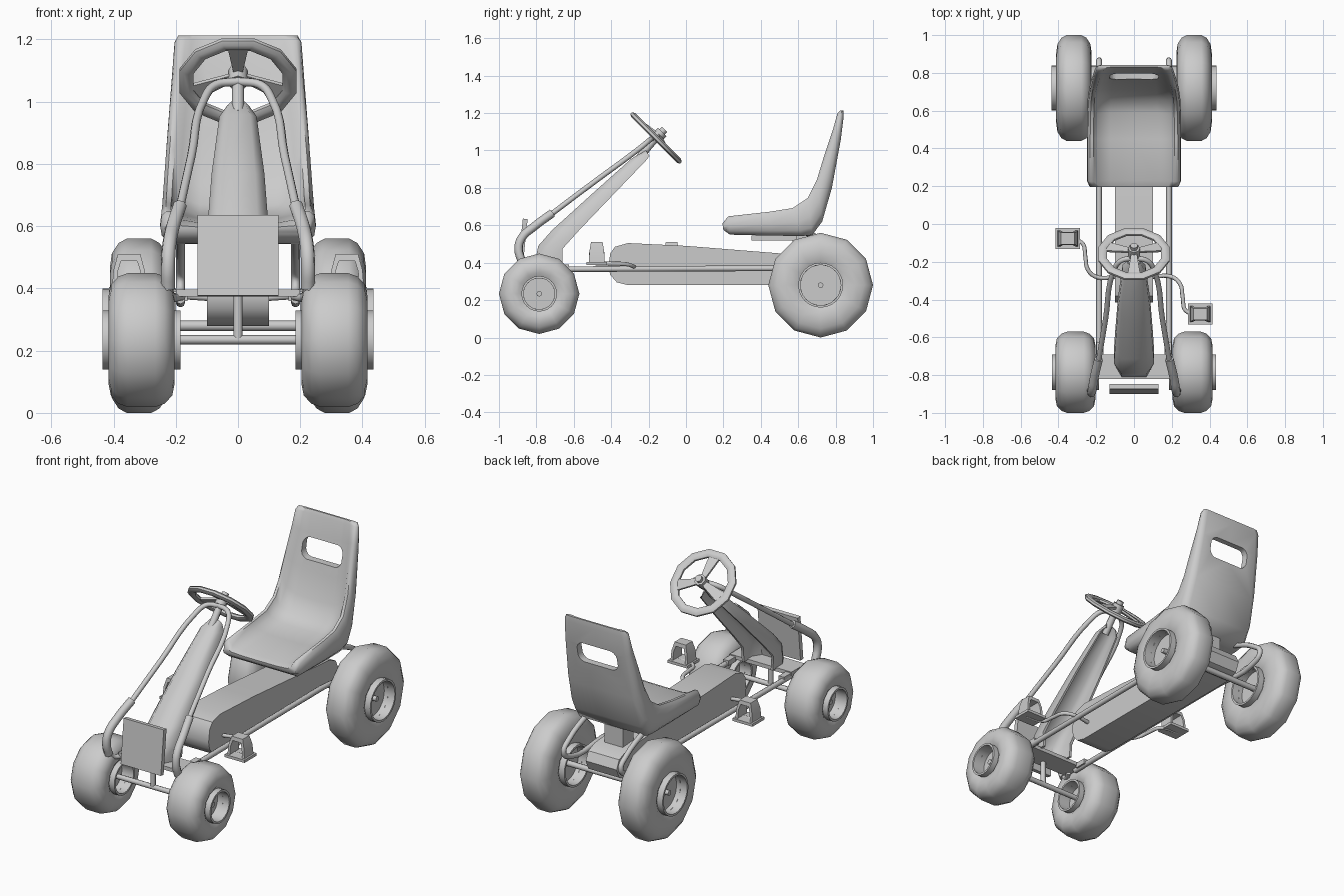
import bpy, bmesh, math
from mathutils import Vector, Matrix

old = bpy.data.objects.get("Cube")
if old:
    bpy.data.objects.remove(old, do_unlink=True)

grey = bpy.data.materials.new("plain_grey")
grey.use_nodes = True
colour = (0.6, 0.6, 0.6, 1)
grey.diffuse_color = colour
grey.node_tree.nodes["Principled BSDF"].inputs["Base Color"].default_value = colour


def finish(obj, angle=40):
    bpy.ops.object.select_all(action='DESELECT')
    obj.select_set(True)
    bpy.context.view_layer.objects.active = obj
    bpy.ops.object.shade_smooth_by_angle(angle=math.radians(angle))
    return obj


def add_bm(name, bm, angle=40):
    bmesh.ops.recalc_face_normals(bm, faces=bm.faces[:])
    me = bpy.data.meshes.new(name)
    bm.to_mesh(me)
    bm.free()
    me.materials.append(grey)
    obj = bpy.data.objects.new(name, me)
    bpy.context.collection.objects.link(obj)
    return finish(obj, angle)


def loft(name, rings, angle=40, cap=True, loop=False):
    """Skin closed rings of points in order."""
    bm = bmesh.new()
    rows = [[bm.verts.new(p) for p in ring] for ring in rings]
    pairs = list(zip(rows, rows[1:])) + ([(rows[-1], rows[0])] if loop else [])
    for a, b in pairs:
        for i in range(len(a)):
            j = (i + 1) % len(a)
            bm.faces.new((a[i], a[j], b[j], b[i]))
    if cap and not loop:
        bm.faces.new(rows[0])
        bm.faces.new(rows[-1])
    return add_bm(name, bm, angle)


def box(name, centre, size, tilt=0):
    bm = bmesh.new()
    m = Matrix.Translation(centre) @ Matrix.Rotation(math.radians(tilt), 4, 'X') @ Matrix.Diagonal((*size, 1))
    bmesh.ops.create_cube(bm, size=1, matrix=m)
    return add_bm(name, bm)


def tube(name, points, r):
    cu = bpy.data.curves.new(name, 'CURVE')
    cu.dimensions = '3D'
    cu.bevel_depth, cu.bevel_resolution, cu.resolution_u = r, 2, 5
    cu.use_fill_caps = True
    sp = cu.splines.new('BEZIER')
    sp.bezier_points.add(len(points) - 1)
    for bp, p in zip(sp.bezier_points, points):
        bp.co = p
        bp.handle_left_type = bp.handle_right_type = 'AUTO'
    cu.materials.append(grey)
    obj = bpy.data.objects.new(name, cu)
    bpy.context.collection.objects.link(obj)
    bpy.ops.object.select_all(action='DESELECT')
    obj.select_set(True)
    bpy.context.view_layer.objects.active = obj
    bpy.ops.object.convert(target='MESH')
    return finish(bpy.context.object, 50)


def lathe_x(name, profile, centre, sides):
    """Turn a closed (radius, offset) profile about an axis along x."""
    rings = []
    for k in range(sides):
        a = 2 * math.pi * k / sides
        rings.append([(centre[0] + o, centre[1] + r * math.sin(a), centre[2] + r * math.cos(a))
                      for r, o in profile])
    return loft(name, rings, 42, loop=True)


def mirrored(half):
    return half + [(r, -o) for r, o in reversed(half)]


# Wheels: twelve-sided soft tyres with dished rims and an axle bolt
def wheel(label, x, y, z, R, half, rim, rim_half):
    s = 1 if x > 0 else -1
    tyre = [(rim - .01, half * .8), (rim + .02, half * .97), (R * .66, half), (R * .83, half * .93),
            (R * .95, half * .7), (R, half * .42)]
    lathe_x(label + "_tyre", mirrored(tyre), (x, y, z), 12)
    dish = [(.004, .05), (rim - .012, .05), (rim - .012, rim_half), (rim, rim_half)]
    lathe_x(label + "_rim", mirrored(dish[::-1]), (x, y, z), 24)
    tube(label + "_bolt", [(x - .08, y, z), (x + .08, y, z)], .015)


for s, side in ((1, "left"), (-1, "right")):
    wheel("front_" + side, s * .31, -.785, .234, .215, .106, .095, .125)
    wheel("rear_" + side, s * .318, .72, .28, .28, .094, .12, .118)
tube("front_axle", [(-.3, -.785, .235), (.3, -.785, .235)], .015)
tube("rear_axle", [(-.3, .72, .28), (.3, .72, .28)], .017)
tube("front_post", [(0, -.785, .235), (0, -.785, .39)], .015)
box("front_cross_plate", (0, -.755, .385), (.4, .13, .022))

# Frame rails, hooped up under the seat, and the steering side bars
for s, side in ((1, "left"), (-1, "right")):
    x = s * .185
    tube(side + "_rail", [(x, -.73, .365), (x, -.3, .367), (x, .5, .37), (x, .8, .37), (x, .868, .42),
                          (x, .82, .475), (x, .62, .57)], .015)
    tube(side + "_steering_bar", [(s * .19, -.74, .645), (s * .15, -.5, .825), (s * .108, -.25, 1.01),
                                  (s * .07, -.195, 1.055), (0, -.18, 1.065)], .014)
    tube(side + "_bar_sleeve", [(s * .187, -.715, .665), (s * .21, -.81, .595), (s * .222, -.88, .53),
                                (s * .225, -.895, .47), (s * .225, -.875, .4)], .023)
    tube(side + "_bar_foot", [(s * .225, -.876, .41), (s * .215, -.84, .375), (s * .18, -.78, .375)], .014)
    box(side + "_rail_bracket", (s * .18, -.66, .375), (.035, .07, .03))

# Chain guard: rounded side profile extruded across
guard = [(-.415, .38), (-.405, .45), (-.38, .485), (-.31, .505), (0, .49), (.5, .45), (.7, .435), (.76, .41),
         (.785, .36), (.76, .305), (.7, .28), (-.31, .28), (-.37, .295), (-.405, .335)]
loft("chain_guard", [[(x, y, z) for y, z in guard] for x in (-.1, .1)], 35)

# Steering cover: tapered channel, open at the back
outer = [(-1, 0), (-1, .6), (-.65, 1), (.65, 1), (1, .6), (1, 0)]
inner = [(.86, 0), (.86, .5), (.55, .82), (-.55, .82), (-.86, .5), (-.86, 0)]
cover = [((-.81, .39), (-.66, .39), .1), ((-.79, .49), (-.66, .475), .106), ((-.715, .575), (-.57, .575), .1),
         ((-.5, .77), (-.39, .763), .085), ((-.29, .958), (-.215, .945), .06), ((-.215, 1.0), (-.195, .97), .035)]
rings = []
for f, b, w in cover:
    f, b = Vector(f), Vector(b)
    rings.append([(w * u, *b.lerp(f, t)) for u, t in outer + inner])
loft("steering_cover", rings, 50)
box("front_board", (0, -.873, .505), (.26, .026, .26), -6)

# Steering wheel, built flat and tipped toward the driver
tip = Matrix.Translation((0, -.16, 1.067)) @ Matrix.Rotation(math.radians(-45), 4, 'X')
rings = []
for k in range(12):
    a = math.pi * (2 * k + 1) / 12
    ring = []
    for j in range(8):
        b = math.pi * (2 * j + 1) / 8
        r = .171 + .025 * math.cos(b)
        ring.append(tip @ Vector((r * math.cos(a), r * math.sin(a), .016 * math.sin(b))))
    rings.append(ring)
loft("steering_wheel_rim", rings, 50, loop=True)
for n, deg in enumerate((20, 160, 270)):
    a = math.radians(deg)
    d, p = Vector((math.cos(a), math.sin(a), 0)), Vector((-math.sin(a), math.cos(a), 0))
    rings = []
    for r, w, h in ((.015, .014, .022), (.16, .034, 0)):
        rings.append([tip @ (d * r + p * (w * u) + Vector((0, 0, h + v)))
                      for u, v in ((-1, -.006), (1, -.006), (1, .006), (-1, .006))])
    loft("steering_spoke_%d" % (n + 1), rings)
tube("steering_hub", [tip @ Vector((0, 0, -.01)), tip @ Vector((0, 0, .045))], .032)
tube("steering_column", [tip @ Vector((0, 0, .065)), tip @ Vector((0, 0, 0)), (0, -.25, .96)], .02)

# Cranks and caged pedals
arch = [(-.055, 0), (-.05, .06), (-.036, .11), (.036, .11), (.05, .06), (.055, 0)]
hole = [(.04, 0), (.036, .055), (.026, .088), (-.026, .088), (-.036, .055), (-.04, 0)]
for s, side in ((1, "left"), (-1, "right")):
    py = -.277 - s * .2
    step = [(.09, 0, .37), (.2, 0, .38), (.245, .04, .392), (.258, .11, .395), (.275, .18, .395), (.38, .2, .397)]
    tube(side + "_crank", [(s * x, -.28 - s * d, z) for x, d, z in step], .011)
    px = s * .35
    box(side + "_pedal_base", (px, py, .397), (.13, .11, .016))
    rings = []
    for e in (-1, 1):
        rings.append([(px + u, py + e * (.042 - .17 * max(0, v - .045)), .4 + v) for u, v in arch + hole])
    loft(side + "_pedal_cage", rings)

# Seat: dished section swept from the front lip to the top of the back
half = [(0, 0, 0), (1, -.03, 0), (1, -.005, .2), (1, 0, .5), (1, -.005, .85), (1, -.018, 1), (1, -.035, 1),
        (1, -.055, .75), (.5, 0, .62)]
stations = [((.2, .575), (.195, .61), .235), ((.235, .55), (.225, .648), .25), ((.45, .545), (.45, .673), .25),
            ((.62, .543), (.57, .692), .248), ((.675, .548), (.65, .745), .245), ((.728, .62), (.7, .845), .238),
            ((.78, .8), (.735, .96), .228), ((.828, 1.06), (.785, 1.11), .212), ((.843, 1.18), (.81, 1.2), .204),
            ((.842, 1.213), (.825, 1.213), .192)]
rings = []
for b, t, w in stations:
    b, t = Vector(b), Vector(t)
    right = [(w * k + e, *b.lerp(t, f)) for k, e, f in half]
    rings.append(right + [(0, *b.lerp(t, .6))] + [(-x, y, z) for x, y, z in reversed(right[1:])])
seat = loft("seat", rings, 50)

# Hand slot through the seat back
slot = [(math.copysign(.085, math.cos(a)) + .045 * math.cos(a),
         math.copysign(.015, math.sin(a)) + .045 * math.sin(a))
        for a in (math.pi * (2 * k + 1) / 16 for k in range(16))]
cutter = loft("slot_cutter", [[(x, y, 1.01 + z) for x, z in slot] for y in (.6, 1)])
cutter.hide_render = True
mod = seat.modifiers.new("slot", 'BOOLEAN')
mod.operation, mod.object, mod.solver = 'DIFFERENCE', cutter, 'EXACT'
bpy.context.view_layer.objects.active = seat
bpy.ops.object.modifier_apply(modifier=mod.name)
bpy.data.objects.remove(cutter, do_unlink=True)
finish(seat, 50)
box("seat_bracket", (0, .47, .533), (.2, .24, .026))
box("seat_post", (0, .62, .49), (.12, .1, .12))
